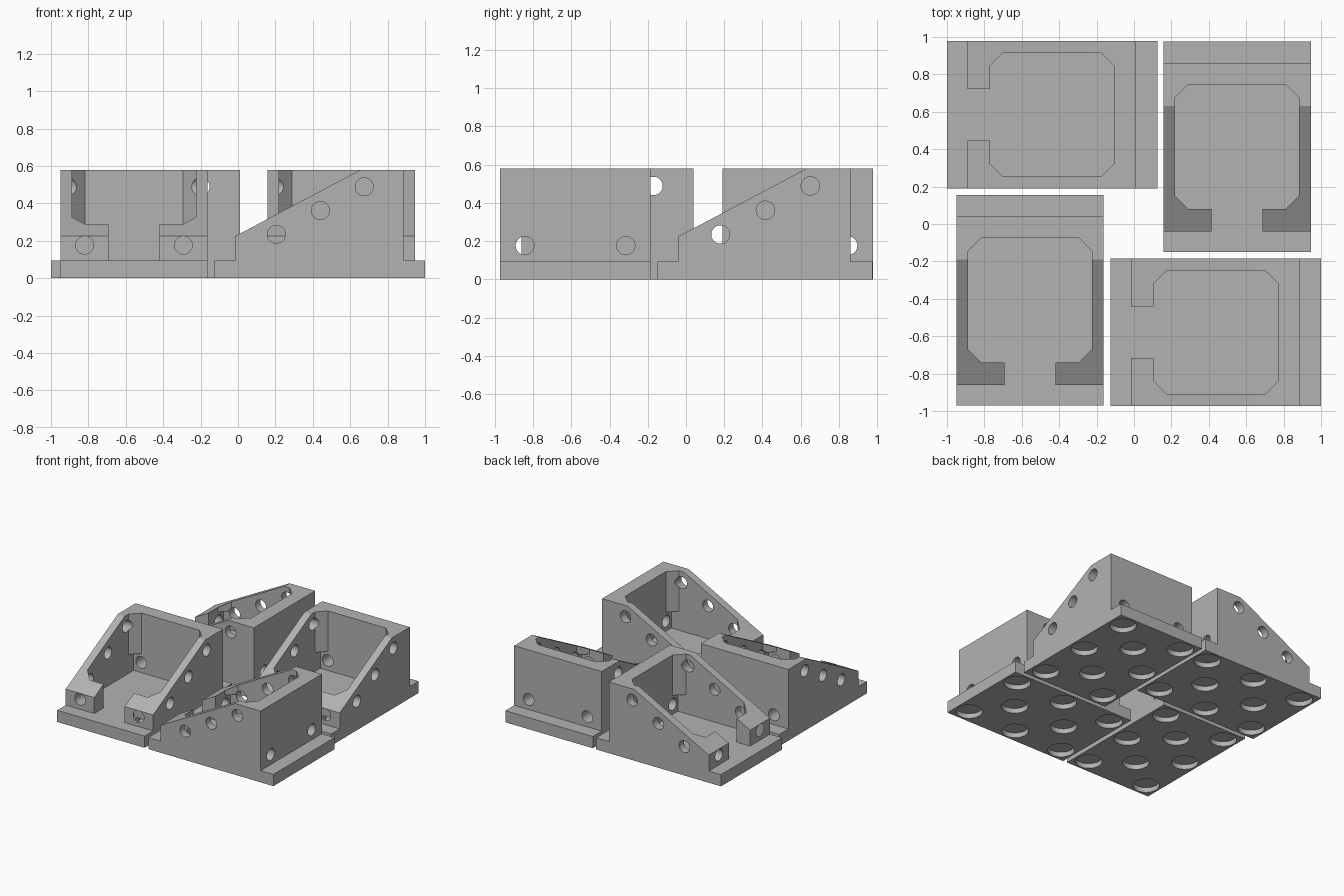
import bpy, bmesh, math
from mathutils import Matrix, Vector

cube = bpy.data.objects.get("Cube")
if cube:
    bpy.data.objects.remove(cube, do_unlink=True)

W, L = 0.788, 1.125          # bracket width and length
BASE, TOP = 0.095, 0.58      # plate thickness and overall height
U0, U1 = 0.11, 1.01          # body start and end along the length
WALL, FOOT, CH = 0.063, 0.12, 0.07

grey = bpy.data.materials.new("plain grey")
grey.use_nodes = True
colour = (0.45, 0.45, 0.45, 1)
grey.diffuse_color = colour
grey.node_tree.nodes["Principled BSDF"].inputs["Base Color"].default_value = colour


def prism(bm, points, offset):
    """Extrude a closed outline of 3D points by an offset."""
    face = bm.faces.new([bm.verts.new(p) for p in points])
    ext = bmesh.ops.extrude_face_region(bm, geom=[face])["geom"]
    bmesh.ops.translate(bm, verts=[v for v in ext if isinstance(v, bmesh.types.BMVert)], vec=offset)


def rod(bm, centre, axis, radius, length, sides=32):
    turn = Vector((0, 0, 1)).rotation_difference(Vector(axis)).to_matrix().to_4x4()
    bmesh.ops.create_cone(bm, cap_ends=True, segments=sides, radius1=radius, radius2=radius,
                          depth=length, matrix=Matrix.Translation(centre) @ turn)


def box(bm, low, high):
    low, high = Vector(low), Vector(high)
    m = Matrix.Translation((low + high) / 2) @ Matrix.Diagonal((*(high - low), 1))
    bmesh.ops.create_cube(bm, size=1, matrix=m)


def finish(bm, name):
    bmesh.ops.recalc_face_normals(bm, faces=bm.faces)
    mesh = bpy.data.meshes.new(name)
    bm.to_mesh(mesh)
    bm.free()
    mesh.materials.append(grey)
    obj = bpy.data.objects.new(name, mesh)
    bpy.context.collection.objects.link(obj)
    return obj


def cut(body, cutter):
    mod = body.modifiers.new("cut", "BOOLEAN")
    mod.operation, mod.solver, mod.object = "DIFFERENCE", "EXACT", cutter
    bpy.context.view_layer.update()
    body_eval = body.evaluated_get(bpy.context.evaluated_depsgraph_get())
    mesh = bpy.data.meshes.new_from_object(body_eval)
    body.modifiers.clear()
    body.data = mesh
    bpy.data.objects.remove(cutter, do_unlink=True)


# Side profile: base plate with a sloped body on it
bm = bmesh.new()
side = [(0, 0), (L, 0), (L, BASE), (U1, BASE), (U1, TOP), (0.78, TOP), (U0, 0.225), (U0, BASE), (0, BASE)]
prism(bm, [(0, u, z) for u, z in side], (W, 0, 0))
bracket = finish(bm, "bracket")

# Chamfered cavity with a slot between the feet
bm = bmesh.new()
a, b = U0 + FOOT, U1 - 0.115
half = [(0.257, U0 - 0.02), (0.257, a), (WALL + CH, a), (WALL, a + CH), (WALL, b - CH), (WALL + CH, b)]
plan = half + [(W - v, u) for v, u in reversed(half)]
prism(bm, [(v, u, BASE) for v, u in plan], (0, 0, 1))
cut(bracket, finish(bm, "cavity_cutter"))

# Screw head recesses in the cavity corners
bm = bmesh.new()
for v in (WALL, W - WALL - 0.135):
    for u in (a, b - 0.08):
        box(bm, (v, u, BASE), (v + 0.135, u + 0.08, 0.25))
cut(bracket, finish(bm, "recess_cutter"))

# Screw holes through the feet and back wall
SCREW = 0.048
bm = bmesh.new()
for v in (0.13, W - 0.13):
    rod(bm, (v, L / 2, 0.177), (0, 1, 0), SCREW, 2)
cut(bracket, finish(bm, "end_hole_cutter"))

# Screw holes through the side walls, following the slope
bm = bmesh.new()
for i in range(3):
    rod(bm, (W / 2, 0.33 + 0.235 * i, 0.235 + 0.127 * i), (1, 0, 0), SCREW, 2)
cut(bracket, finish(bm, "side_hole_cutter"))

# Round pockets under the plate
bm = bmesh.new()
spots = [(v, u) for v in (0.115, W - 0.115) for u in (0.115, L / 2, L - 0.115)]
spots += [(W / 2, L * 0.29), (W / 2, L * 0.71)]
for v, u in spots:
    rod(bm, (v, u, 0), (0, 0, 1), 0.1, 0.08)
cut(bracket, finish(bm, "pocket_cutter"))

# Smooth the round holes, keep the other edges sharp
mesh = bracket.data
bpy.ops.object.select_all(action="DESELECT")
bracket.select_set(True)
bpy.context.view_layer.objects.active = bracket
bpy.ops.object.shade_smooth_by_angle(angle=math.radians(25))

# Four copies laid out in a pinwheel
layout = [("front_left_bracket", -0.95, -0.97, 0),
          ("back_right_bracket", 0.157, -0.15, 0),
          ("front_right_bracket", -0.125, -0.185, -90),
          ("back_left_bracket", -1.0, 0.978, -90)]
for i, (name, x, y, angle) in enumerate(layout):
    obj = bracket if i == 0 else bpy.data.objects.new(name, bracket.data)
    if i:
        bpy.context.collection.objects.link(obj)
    obj.name = name
    obj.location = (x, y, 0)
    obj.rotation_euler.z = math.radians(angle)
